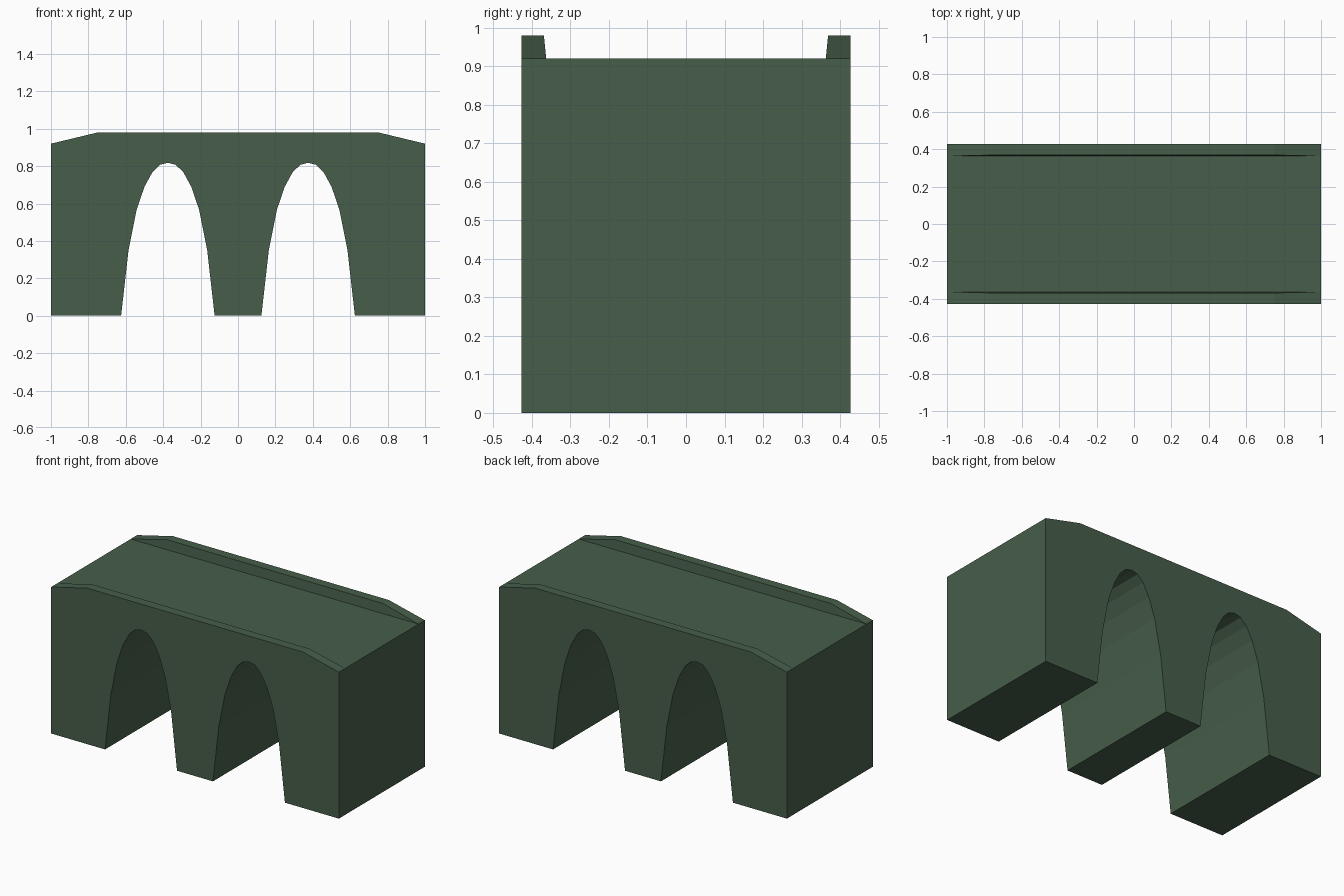
import bpy, bmesh

if "Cube" in bpy.data.objects:
    bpy.data.objects.remove(bpy.data.objects["Cube"])

HALF_W = 0.427   # half width of the bridge in y
DECK = 0.92      # deck height

green = bpy.data.materials.new("dark green")
green.diffuse_color = (0.063, 0.114, 0.069, 1)
green.use_nodes = True
green.node_tree.nodes["Principled BSDF"].inputs["Base Color"].default_value = green.diffuse_color


def loft(name, front, back):
    """Solid between two matching outlines."""
    bm = bmesh.new()
    a = [bm.verts.new(p) for p in front]
    b = [bm.verts.new(p) for p in back]
    bm.faces.new(a)
    bm.faces.new(b[::-1])
    n = len(a)
    for i in range(n):
        j = (i + 1) % n
        bm.faces.new((a[j], a[i], b[i], b[j]))
    bmesh.ops.recalc_face_normals(bm, faces=bm.faces[:])
    me = bpy.data.meshes.new(name)
    bm.to_mesh(me)
    bm.free()
    me.materials.append(green)
    ob = bpy.data.objects.new(name, me)
    bpy.context.collection.objects.link(ob)
    return ob


# Bridge body: side profile with two faceted arches
half_arch = [(0.25, 0), (0.21, 0.353), (0.167, 0.567), (0.125, 0.69),
             (0.083, 0.767), (0.042, 0.807)]


def arch(cx):
    left = [(cx - d, z) for d, z in half_arch]
    right = [(cx + d, z) for d, z in reversed(half_arch)]
    return left + [(cx, 0.818)] + right


profile = [(-1, 0)] + arch(-0.375) + arch(0.375) + [(1, 0), (1, DECK), (-1, DECK)]
loft("bridge_body",
     [(x, -HALF_W, z) for x, z in profile],
     [(x, HALF_W, z) for x, z in profile])

# Parapets: low walls with ramped ends and a slightly leaning inner face
wall = [(-1, DECK), (-0.75, 0.98), (0.75, 0.98), (1, DECK)]
for name, s in (("front_parapet", -1), ("back_parapet", 1)):
    loft(name,
         [(x, s * HALF_W, z) for x, z in wall],
         [(x, s * (0.363 if z == DECK else 0.369), z) for x, z in wall])
